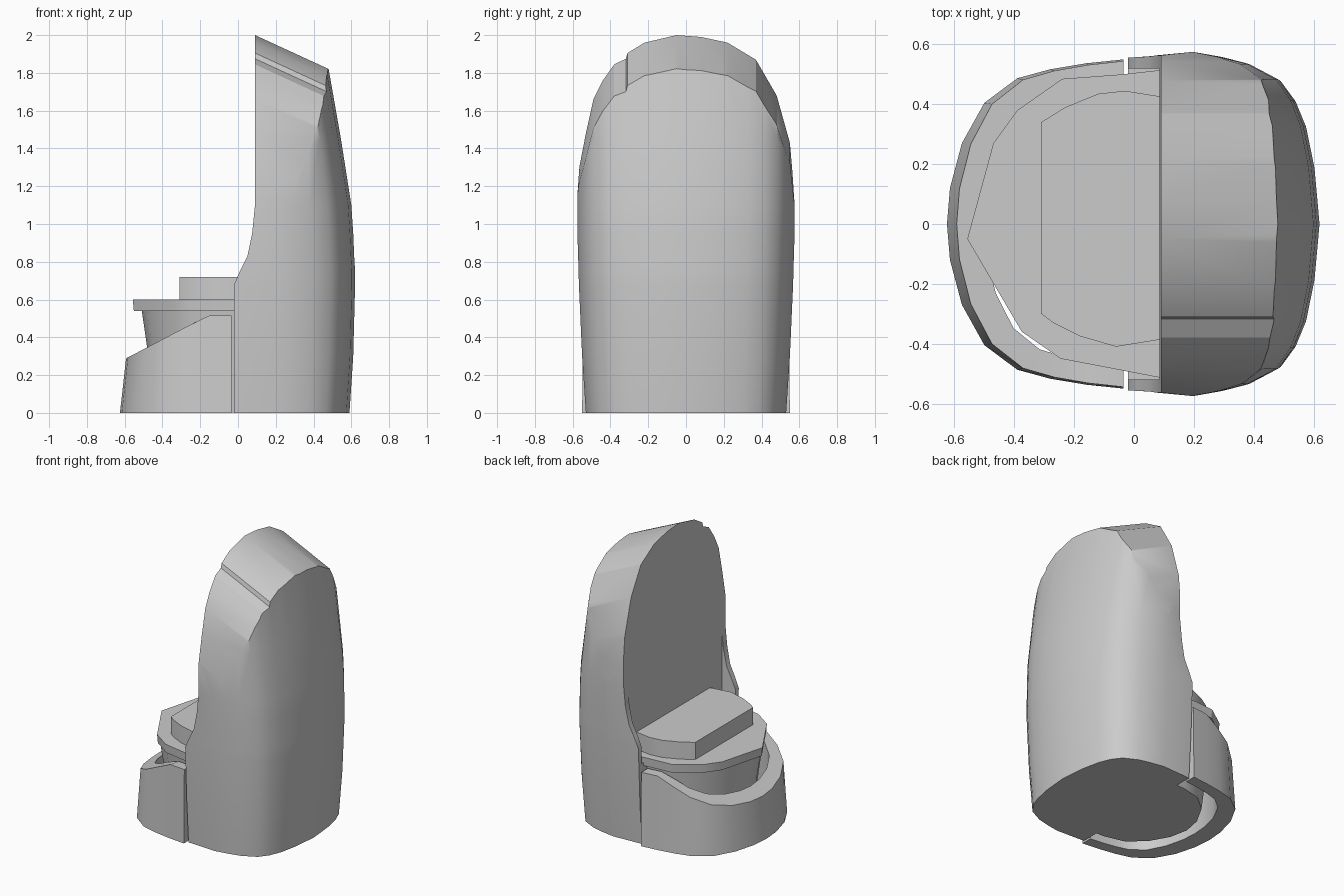
import bpy, bmesh, math

if "Cube" in bpy.data.objects:
    bpy.data.objects.remove(bpy.data.objects["Cube"], do_unlink=True)

GREY = (0.6, 0.6, 0.6, 1)
grey = bpy.data.materials.new("light grey")
grey.use_nodes = True
grey.diffuse_color = GREY
grey.node_tree.nodes["Principled BSDF"].inputs["Base Color"].default_value = GREY


def loft(name, rings):
    """Bridge equal-length closed rings and cap both ends."""
    bm = bmesh.new()
    rows = [[bm.verts.new(p) for p in ring] for ring in rings]
    n = len(rows[0])
    for a, b in zip(rows, rows[1:]):
        for i in range(n):
            j = (i + 1) % n
            bm.faces.new((a[i], a[j], b[j], b[i]))
    bm.faces.new(rows[0])
    bm.faces.new(rows[-1])
    bmesh.ops.recalc_face_normals(bm, faces=bm.faces)
    mesh = bpy.data.meshes.new(name)
    bm.to_mesh(mesh)
    bm.free()
    mesh.materials.append(grey)
    obj = bpy.data.objects.new(name, mesh)
    bpy.context.collection.objects.link(obj)
    return obj


def activate(obj):
    bpy.ops.object.select_all(action="DESELECT")
    obj.select_set(True)
    bpy.context.view_layer.objects.active = obj


def smooth(obj, degrees=28):
    activate(obj)
    bpy.ops.object.shade_smooth_by_angle(angle=math.radians(degrees))


def cut(obj, tool, operation):
    """Apply a boolean and discard the cutter."""
    tool.hide_render = True
    mod = obj.modifiers.new("cut", "BOOLEAN")
    mod.object, mod.operation, mod.solver = tool, operation, "EXACT"
    activate(obj)
    bpy.ops.object.modifier_apply(modifier=mod.name)
    bpy.data.objects.remove(tool, do_unlink=True)


def mirrored(half):
    """Complete a closed outline from its +y half, tip on y = 0."""
    return half + [(x, -y) for x, y in reversed(half) if y > 0]


def prism(name, outline, levels):
    """Stack an outline at (z, scale) levels."""
    return loft(name, [[(x * s, y * s, z) for x, y in outline] for z, s in levels])


# Tall shell: horizontal sections (height, front x, back x, half width)
plan = [(0.2, 1), (0.3, 0.97), (0.39, 0.93), (0.49, 0.84),
        (0.54, 0.72), (0.575, 0.57), (0.603, 0.33), (0.62, 0)]
sections = [(0, -0.02, 0.59, 0.53), (0.3, -0.02, 0.61, 0.55),
            (0.68, -0.02, 0.62, 0.567), (0.75, 0.01, 0.62, 0.569),
            (0.83, 0.05, 0.615, 0.571), (0.95, 0.075, 0.61, 0.575),
            (1.1, 0.09, 0.6, 0.575), (1.45, 0.09, 0.545, 0.575),
            (1.82, 0.09, 0.48, 0.575), (2.1, 0.09, 0.43, 0.575)]
rings = []
for z, front, back, w in sections:
    k = (back - 0.09) / 0.53
    half = [(front, 0.98 * w)] + [(0.09 + (x - 0.09) * k, y * w) for x, y in plan]
    rings.append([(x, y, z) for x, y in mirrored(half)])
shell = loft("shell", rings)

# Arched roof falling towards the back, with a small step on one side
arch = [(-0.62, -0.5), (-0.585, 1.1), (-0.565, 1.3), (-0.53, 1.48), (-0.49, 1.66),
        (-0.44, 1.76), (-0.38, 1.845), (-0.318, 1.875), (-0.31, 1.905),
        (-0.22, 1.96), (-0.05, 2.0), (0.08, 1.99), (0.22, 1.96), (0.37, 1.87),
        (0.48, 1.68), (0.55, 1.43), (0.57, 1.2), (0.585, 1.05), (0.62, -0.5)]
cut(shell, loft("arch_cutter", [[(x, y, z - 0.46 * (x - 0.09)) for y, z in arch]
                                for x in (-0.2, 0.8)]), "INTERSECT")

# Recess behind the seat, leaving thin side wings
box = [(-0.3, -0.52), (0.085, -0.52), (0.085, 0.52), (-0.3, 0.52)]
cut(shell, prism("recess_cutter", box, [(0.56, 1), (1.5, 1)]), "DIFFERENCE")
smooth(shell)

# C-shaped base surround with a sloped top
half = [(-0.035, 0.55), (-0.16, 0.537), (-0.28, 0.517), (-0.39, 0.487), (-0.5, 0.405),
        (-0.575, 0.27), (-0.615, 0.12), (-0.625, 0)]


def top_z(x):
    return min(0.515, 0.29 + 0.523 * (x + 0.59))


rings = []
for x, y in mirrored(half):
    ix, iy = -0.035 + (x + 0.035) * 0.79, y * 0.86
    ox = -0.035 + (x + 0.035) * 0.945
    rings.append([(x, y, 0), (ox, y * 0.99, top_z(ox)),
                  (ix, iy, top_z(ix)), (ix, iy, 0)])
smooth(loft("base_surround", rings))

# Pedestal under the seat, narrowing to the floor
pedestal = [(0.2, 0.47), (-0.1, 0.46), (-0.26, 0.42), (-0.39, 0.31), (-0.48, 0.15), (-0.51, 0)]
smooth(prism("pedestal", mirrored(pedestal), [(0.002, 0.86), (0.3, 0.93), (0.545, 1)]))

# Seat plate
plate = [(0.095, 0.515), (-0.04, 0.5), (-0.24, 0.485), (-0.39, 0.38), (-0.47, 0.27),
         (-0.557, -0.05), (-0.375, -0.36), (-0.245, -0.45), (0.095, -0.515)]
smooth(prism("seat_plate", plate, [(0.54, 0.99), (0.6, 1)]))

# Seat cushion
cushion = [(0.095, 0.425), (-0.03, 0.445), (-0.12, 0.435), (-0.23, 0.39), (-0.31, 0.34),
           (-0.31, -0.3), (-0.27, -0.33), (-0.18, -0.375), (-0.06, -0.41), (0.095, -0.385)]
smooth(prism("seat_cushion", cushion, [(0.59, 1), (0.72, 1)]))
